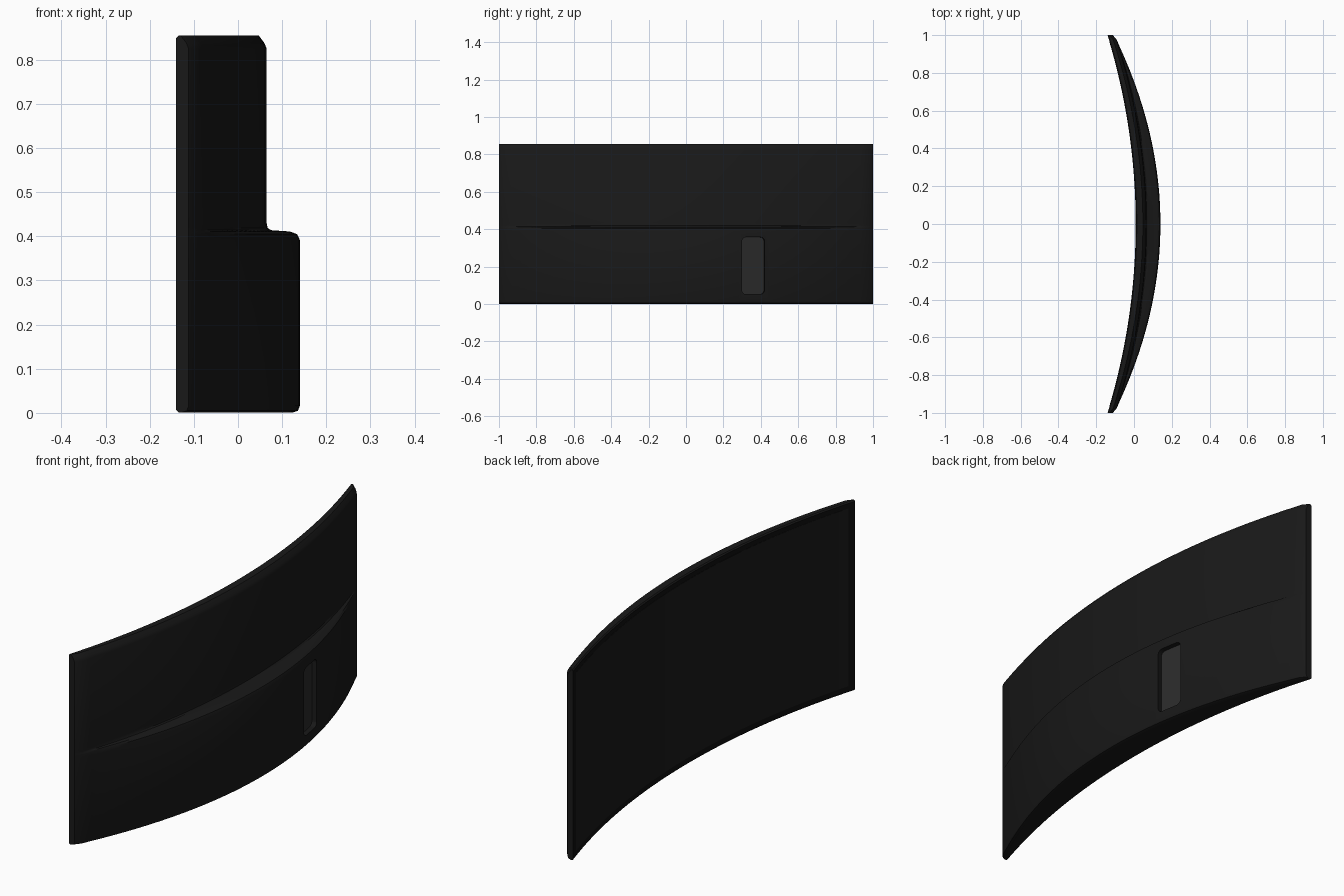
import bpy, bmesh, math
from mathutils import Matrix

if "Cube" in bpy.data.objects:
    bpy.data.objects.remove(bpy.data.objects["Cube"])

def material(name, v):
    m = bpy.data.materials.new(name)
    m.diffuse_color = (v, v, v, 1)
    m.use_nodes = True
    m.node_tree.nodes["Principled BSDF"].inputs["Base Color"].default_value = m.diffuse_color
    return m

BODY, BEZEL, SLOT = material("casing_black", 0.0095), material("bezel_black", 0.005), material("slot_grey", 0.024)
SCREEN = material("screen_black", 0.01)
R = 3.41

def front_x(y):
    return 0.01 - (R - math.sqrt(R * R - y * y))

def lower_x(y):
    return 0.14 - 0.245 * y * y

def upper_x(y):
    return 0.065 - 0.165 * y * y

def section(y):
    # Vertical cross-section: screen side, deep lower housing, slim upper shell
    f = front_x(y)
    if abs(y) > 0.99:
        xl = xu = f + 0.028
    else:
        xu = upper_x(y)
        xl = max(lower_x(y), xu + 0.0005)
    d = xl - xu
    pts = [(f, .006), (f + .005, .001), (xl - .016, .001), (xl - .004, .005), (xl, .016),
           (xl, .392), (xl - .08 * d, .405), (xl - .3 * d, .411), (xu + .13 * d, .414),
           (xu + .03 * d, .419), (xu, .43), (xu, .825), (xu - .005, .838),
           (xu - .018, .855), (f + .005, .855), (f, .85)]
    return [(x, y, z) for x, z in pts]

def finish(bm, name, mat):
    bmesh.ops.recalc_face_normals(bm, faces=bm.faces)
    me = bpy.data.meshes.new(name)
    bm.to_mesh(me)
    bm.free()
    ob = bpy.data.objects.new(name, me)
    bpy.context.collection.objects.link(ob)
    me.materials.append(mat)
    return ob

def loft(sections, name, mat):
    bm = bmesh.new()
    rows = [[bm.verts.new(p) for p in s] for s in sections]
    n = len(rows[0])
    for a, b in zip(rows, rows[1:]):
        for i in range(n):
            j = (i + 1) % n
            bm.faces.new((a[i], a[j], b[j], b[i]))
    bm.faces.new(rows[0])
    bm.faces.new(rows[-1])
    return finish(bm, name, mat)

def rounded_block(name, size, loc, rot, radius, mat):
    bm = bmesh.new()
    bmesh.ops.create_cube(bm, size=1, matrix=Matrix.Diagonal((*size, 1)))
    edges = [e for e in bm.edges if abs(e.verts[0].co.x - e.verts[1].co.x) > 1e-5]
    bmesh.ops.bevel(bm, geom=edges, offset=radius, segments=5, profile=.5, affect='EDGES')
    bm.transform(Matrix.Translation(loc) @ Matrix.Rotation(rot, 4, 'Z'))
    return finish(bm, name, mat)

def smooth(ob):
    bpy.ops.object.select_all(action='DESELECT')
    ob.select_set(True)
    bpy.context.view_layer.objects.active = ob
    bpy.ops.object.shade_smooth_by_angle(angle=math.radians(30))

# Curved casing
N = 48
ys = [-1] + [-.975 + 1.95 * i / N for i in range(N + 1)] + [1]
casing = loft([section(y) for y in ys], "curved_casing", BODY)
casing.data.materials.append(BEZEL)
for p in casing.data.polygons:
    if p.normal.x < -0.8:
        p.material_index = 1

# Curved display panel inside the bezel
panel = []
for i in range(N + 1):
    y = -.965 + 1.93 * i / N
    f = front_x(y)
    panel.append([(f - .001, y, .03), (f + .004, y, .03), (f + .004, y, .828), (f - .001, y, .828)])
screen = loft(panel, "display_panel", SCREEN)

# Recessed connector slot in the rear housing
sy, tilt, depth = 0.36, 0.174, 0.025
sx = lower_x(sy)
cutter = rounded_block("slot_cutter", (depth * 2, .123, .305), (sx, sy, .205), tilt, .022, BODY)
cutter.hide_render = True
cutter.hide_viewport = True
mod = casing.modifiers.new("slot", 'BOOLEAN')
mod.operation, mod.object, mod.solver = 'DIFFERENCE', cutter, 'EXACT'
off = depth - .001
floor = rounded_block("slot_floor", (.004, .122, .304),
                      (sx - off * math.cos(tilt), sy - off * math.sin(tilt), .205), tilt, .022, SLOT)

for ob in (casing, screen, floor):
    smooth(ob)
